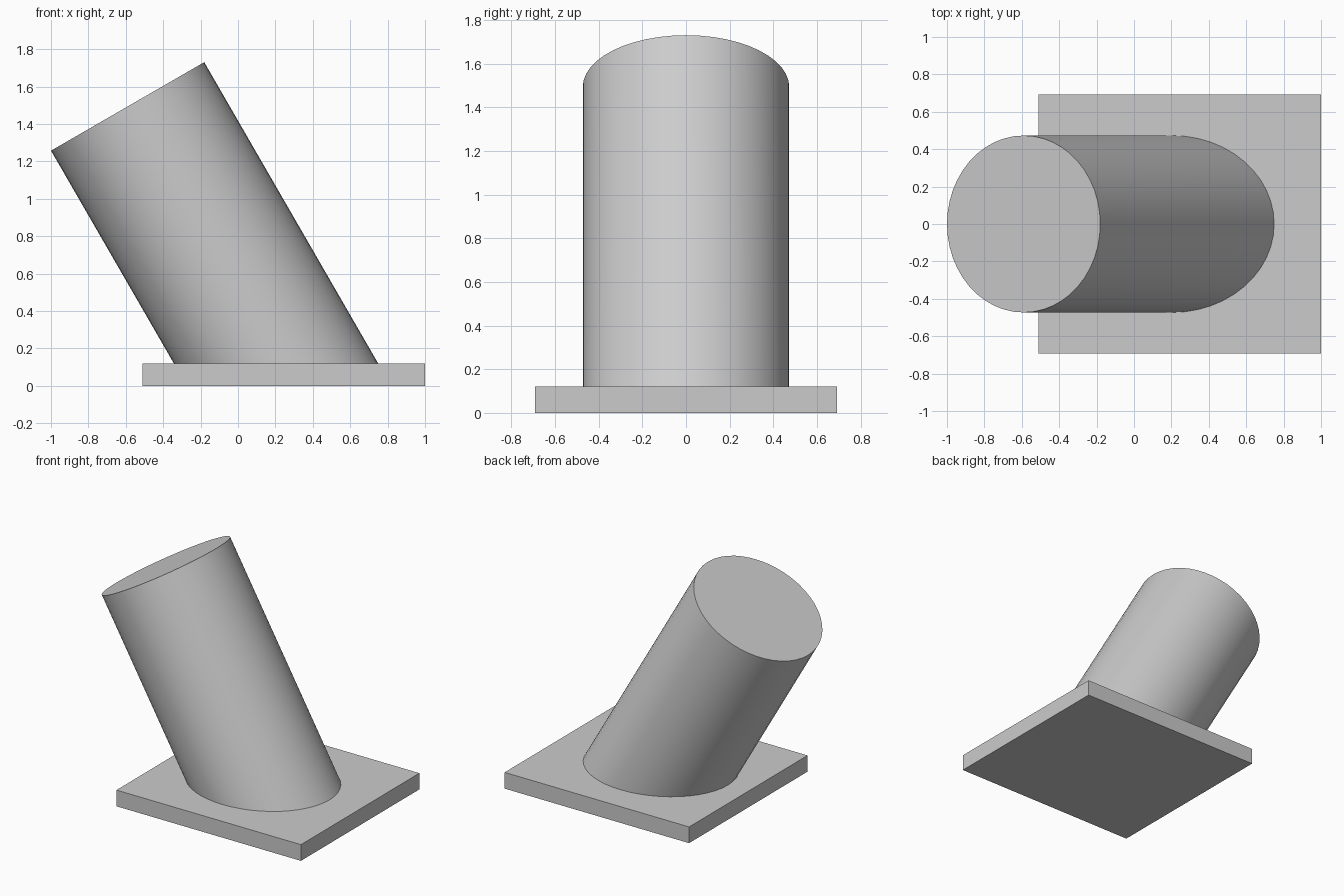
import bpy, bmesh, math
from mathutils import Matrix, Vector

cube = bpy.data.objects.get("Cube")
if cube:
    bpy.data.objects.remove(cube, do_unlink=True)

grey = bpy.data.materials.new("plain grey")
grey.use_nodes = True
colour = (0.6, 0.6, 0.6, 1)
grey.diffuse_color = colour
grey.node_tree.nodes["Principled BSDF"].inputs["Base Color"].default_value = colour


def add_object(name, bm):
    bmesh.ops.recalc_face_normals(bm, faces=bm.faces)
    mesh = bpy.data.meshes.new(name)
    bm.to_mesh(mesh)
    bm.free()
    mesh.materials.append(grey)
    obj = bpy.data.objects.new(name, mesh)
    bpy.context.collection.objects.link(obj)
    return obj


# Flat rectangular base plate
PLATE_TOP = 0.12
bm = bmesh.new()
bmesh.ops.create_cube(bm, size=1)
bmesh.ops.scale(bm, vec=(1.51, 1.385, PLATE_TOP), verts=bm.verts)
bmesh.ops.translate(bm, vec=(0.245, 0, PLATE_TOP / 2), verts=bm.verts)
add_object("base_plate", bm)

# Leaning post: tilted cylinder, its foot cut level just inside the plate
TILT = math.radians(-30)
RADIUS, LENGTH = 0.473, 2.2
axis = Vector((math.sin(TILT), 0, math.cos(TILT)))
top_centre = Vector((-0.59, 0, 1.494))
bm = bmesh.new()
bmesh.ops.create_cone(
    bm, cap_ends=True, segments=48, radius1=RADIUS, radius2=RADIUS, depth=LENGTH,
    matrix=Matrix.Translation(top_centre - axis * LENGTH / 2) @ Matrix.Rotation(TILT, 4, "Y"))
foot = Vector((0, 0, PLATE_TOP - 0.02))
cut = bmesh.ops.bisect_plane(
    bm, geom=bm.verts[:] + bm.edges[:] + bm.faces[:],
    plane_co=foot, plane_no=(0, 0, 1), clear_inner=True)
bmesh.ops.contextual_create(
    bm, geom=[e for e in cut["geom_cut"] if isinstance(e, bmesh.types.BMEdge)])
post = add_object("leaning_post", bm)

# Smooth sides with crisp rims
bpy.ops.object.select_all(action="DESELECT")
post.select_set(True)
bpy.context.view_layer.objects.active = post
bpy.ops.object.shade_smooth_by_angle(angle=math.radians(30))
